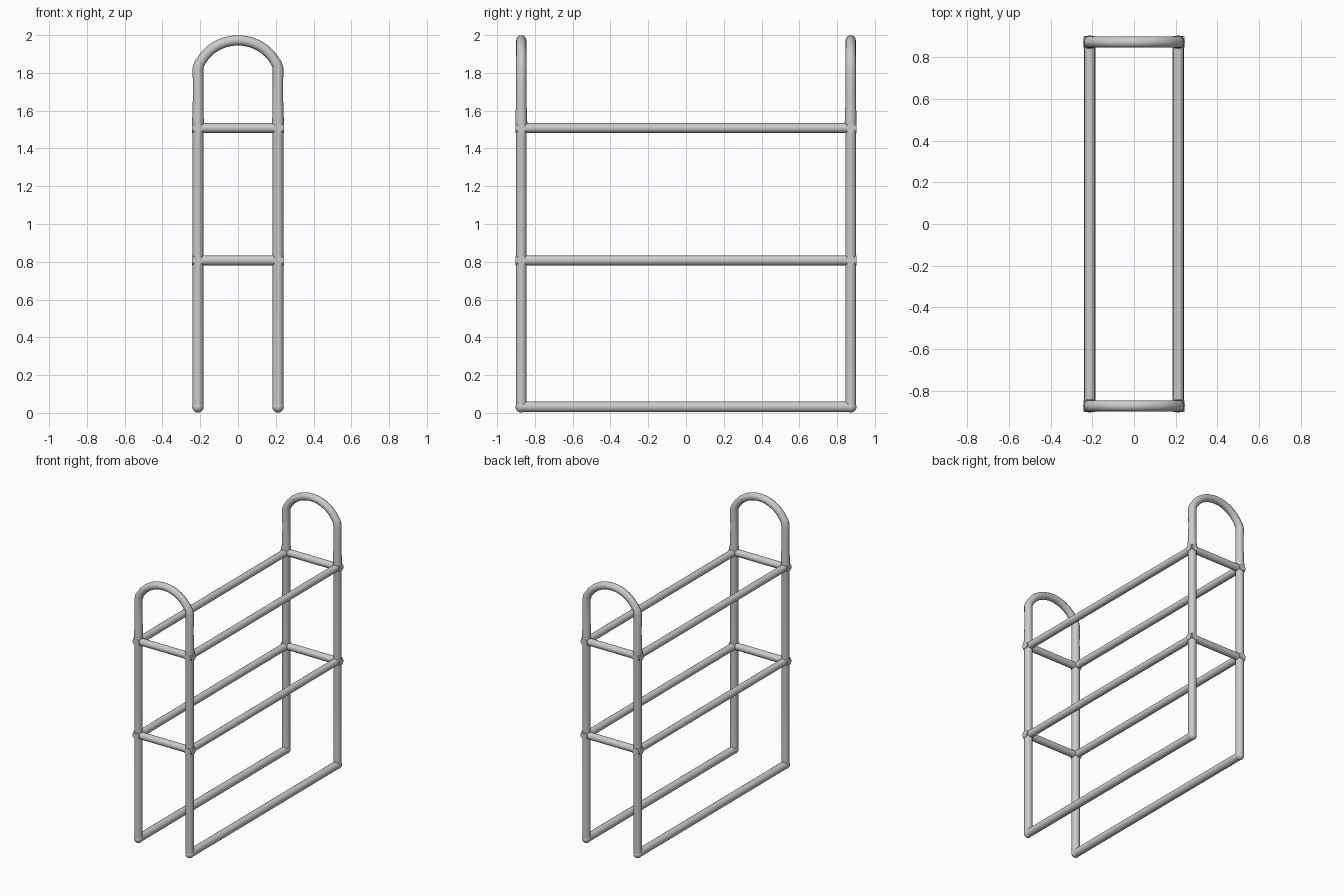
import bpy
import math

if "Cube" in bpy.data.objects:
    bpy.data.objects.remove(bpy.data.objects["Cube"])

X, Y = 0.212, 0.872          # post centres
BASE = 0.032                 # skid centre height
R_POST, R_RAIL = 0.0285, 0.026


def tube(name, pts, radii):
    """Round tube swept along a list of points, one radius per point."""
    cu = bpy.data.curves.new(name, 'CURVE')
    cu.dimensions = '3D'
    cu.bevel_depth = 1.0
    cu.bevel_resolution = 6
    cu.use_fill_caps = True
    sp = cu.splines.new('POLY')
    sp.points.add(len(pts) - 1)
    for p, co, r in zip(sp.points, pts, radii):
        p.co = (*co, 1)
        p.radius = r
    ob = bpy.data.objects.new(name, cu)
    bpy.context.collection.objects.link(ob)
    bpy.ops.object.select_all(action='DESELECT')
    ob.select_set(True)
    bpy.context.view_layer.objects.active = ob
    bpy.ops.object.convert(target='MESH')
    bpy.ops.object.shade_smooth_by_angle(angle=math.radians(50))
    return bpy.context.object


# Half profile of a hoop: (x, z, radius), from the foot up to just before the crown
half = [(X, BASE, R_POST), (X, 1.508, R_POST), (X, 1.535, 0.032),
        (X, 1.57, 0.030), (X - 0.001, 1.68, 0.0275), (X, 1.825, R_POST),
        (0.205, 1.848, 0.028), (0.192, 1.868, 0.027)]
# Shallow arc over the top
for i in range(1, 9):
    a = math.radians(60) * (1 - i / 9)
    half.append((0.192 * math.sin(a) / math.sin(math.radians(60)),
                 1.868 + 0.104 * (math.cos(a) - 0.5) / 0.5, 0.027))
profile = [(-x, z, r) for x, z, r in half] + [(0, 1.972, 0.027)] + half[::-1]

# End hoops with their cross rails
for end, s in (("front", -1), ("back", 1)):
    tube(end + "_hoop", [(x, s * Y, z) for x, z, r in profile],
         [r for x, z, r in profile])
    for level, z in (("middle", 0.807), ("upper", 1.508)):
        tube(f"{end}_{level}_cross_rail",
             [(-X - 0.031, s * Y, z), (X + 0.031, s * Y, z)], [R_RAIL] * 2)

# Long side rails and floor skids
for side, s in (("left", -1), ("right", 1)):
    for level, z in (("middle", 0.807), ("upper", 1.508)):
        tube(f"{side}_{level}_rail",
             [(s * X, -Y - 0.03, z), (s * X, Y + 0.03, z)], [R_RAIL] * 2)
    tube(side + "_skid", [(s * X, -Y, BASE), (s * X, Y, BASE)], [R_POST] * 2)
    # Rounded elbows joining skid and posts
    for end, t in (("front", -1), ("back", 1)):
        bpy.ops.mesh.primitive_uv_sphere_add(
            segments=20, ring_count=12, radius=0.0305, location=(s * X, t * Y, BASE))
        bpy.context.object.name = f"{side}_{end}_elbow"
        bpy.ops.object.shade_smooth()
